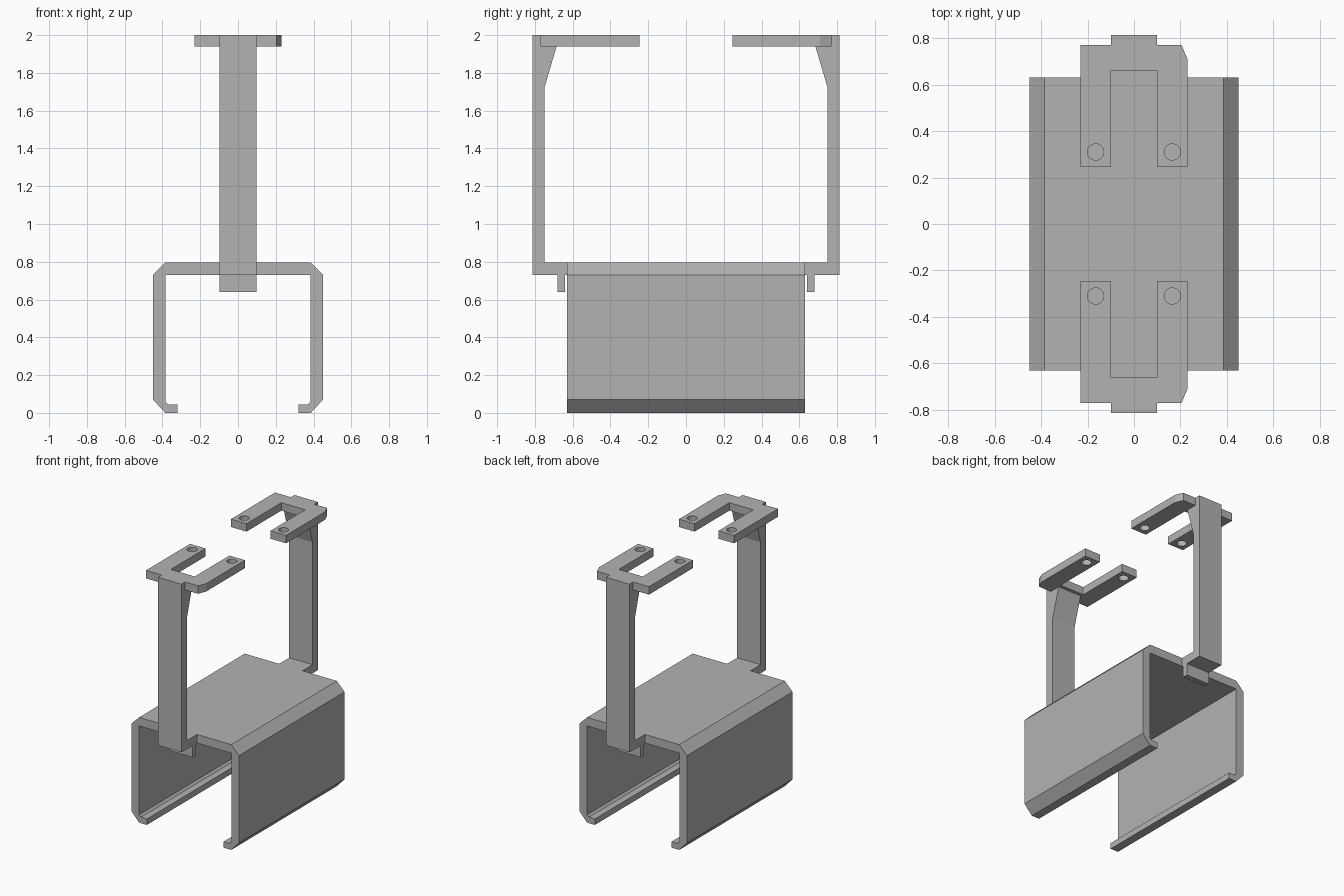
import bpy, bmesh, math
from mathutils import Matrix

cube = bpy.data.objects.get("Cube")
if cube:
    bpy.data.objects.remove(cube, do_unlink=True)

GREY = (0.45, 0.45, 0.45, 1.0)
grey = bpy.data.materials.new("plain grey")
grey.use_nodes = True
grey.diffuse_color = GREY
grey.node_tree.nodes["Principled BSDF"].inputs["Base Color"].default_value = GREY

# Axis frames: outline (u, v) and extrusion direction w
ALONG_Y = Matrix(((1, 0, 0), (0, 0, 1), (0, 1, 0)))
ALONG_X = Matrix(((0, 0, 1), (1, 0, 0), (0, 1, 0)))
ALONG_Z = Matrix.Identity(3)


def plate(name, loops, half, frame, centre=0.0, side=1):
    """Extrude an outline (with optional holes) into a solid; side flips y."""
    curve = bpy.data.curves.new(name + "_outline", "CURVE")
    curve.dimensions = "2D"
    curve.fill_mode = "BOTH"
    curve.extrude = half
    for loop in loops:
        spline = curve.splines.new("POLY")
        spline.points.add(len(loop) - 1)
        for point, (u, v) in zip(spline.points, loop):
            point.co = (u, v, 0, 1)
        spline.use_cyclic_u = True
    helper = bpy.data.objects.new(name + "_outline", curve)
    bpy.context.collection.objects.link(helper)
    bpy.context.view_layer.update()
    graph = bpy.context.evaluated_depsgraph_get()
    mesh = bpy.data.meshes.new_from_object(helper.evaluated_get(graph))
    bpy.data.objects.remove(helper, do_unlink=True)
    bpy.data.curves.remove(curve)

    bm = bmesh.new()
    bm.from_mesh(mesh)
    bmesh.ops.remove_doubles(bm, verts=bm.verts, dist=0.0005)
    for v in bm.verts:
        v.co.z += centre
        v.co = frame @ v.co
        v.co.y *= side
    bmesh.ops.recalc_face_normals(bm, faces=bm.faces)
    for f in bm.faces:
        f.smooth = False
        f.material_index = 0
    bm.to_mesh(mesh)
    bm.free()
    mesh.name = name
    mesh.materials.clear()
    mesh.materials.append(grey)
    obj = bpy.data.objects.new(name, mesh)
    bpy.context.collection.objects.link(obj)
    return obj


def circle(x, y, r, n=32):
    return [(x + r * math.cos(2 * math.pi * i / n),
             y + r * math.sin(2 * math.pi * i / n)) for i in range(n)]


# Open channel with chamfered corners and inturned lips
half_section = [(0.385, 0.795), (0.45, 0.73), (0.45, 0.07), (0.385, 0),
                (0.32, 0), (0.32, 0.045), (0.37, 0.045), (0.385, 0.06),
                (0.385, 0.73)]
section = half_section + [(-x, z) for x, z in reversed(half_section)]
plate("channel_body", [section], 0.63, ALONG_Y)

# Upright with foot, hanging clip and top gusset
post = [(0.63, 0.73), (0.63, 0.795), (0.75, 0.795), (0.75, 1.72),
        (0.685, 1.94), (0.77, 1.94), (0.77, 2), (0.813, 2), (0.813, 0.73),
        (0.68, 0.73), (0.68, 0.64), (0.64, 0.64), (0.64, 0.73)]

# Two-pronged top bracket, one outer corner clipped
fork = [(-0.23, 0.245), (-0.23, 0.77), (0.205, 0.77), (0.23, 0.71),
        (0.23, 0.245), (0.1, 0.245), (0.1, 0.66), (-0.1, 0.66),
        (-0.1, 0.245)]
holes = [circle(x, 0.31, 0.035) for x in (-0.165, 0.165)]

for label, side in (("front", -1), ("back", 1)):
    plate(label + "_post", [post], 0.098, ALONG_X, side=side)
    plate(label + "_fork", [fork] + holes, 0.03, ALONG_Z, 1.97, side)
